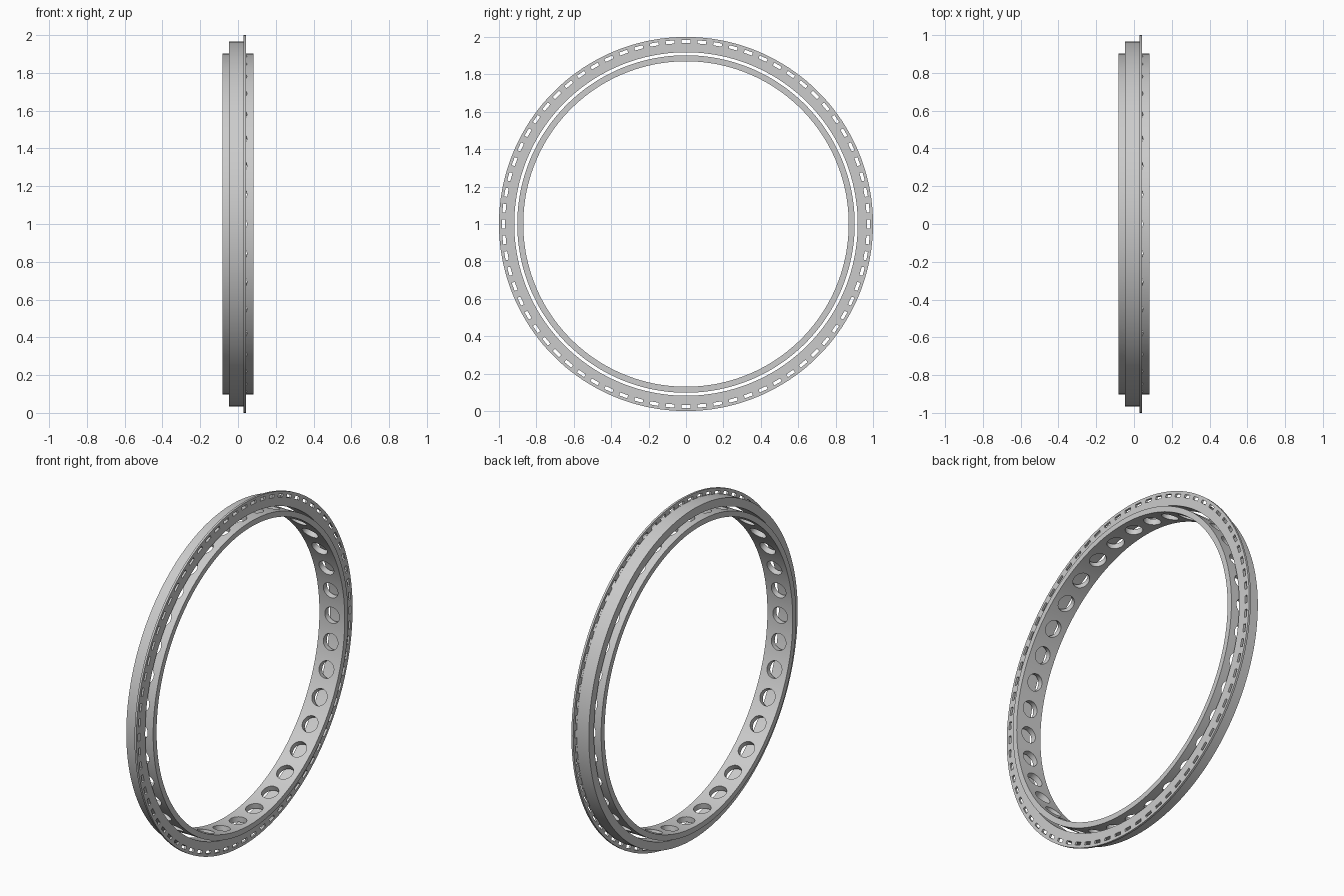
import bpy, bmesh, math
from mathutils import Matrix, Vector

if "Cube" in bpy.data.objects:
    bpy.data.objects.remove(bpy.data.objects["Cube"])

SEG = 180
CENTRE = Vector((0, 0, 1))


def make_object(name, bm):
    bmesh.ops.recalc_face_normals(bm, faces=bm.faces)
    mesh = bpy.data.meshes.new(name)
    bm.to_mesh(mesh)
    bm.free()
    ob = bpy.data.objects.new(name, mesh)
    bpy.context.collection.objects.link(ob)
    return ob


def lathe(name, profile):
    """Spin a closed (x, radius) profile around the x axis."""
    bm = bmesh.new()
    rings = []
    for i in range(SEG):
        a = 2 * math.pi * i / SEG
        rings.append([bm.verts.new(CENTRE + Vector((x, r * math.cos(a), r * math.sin(a))))
                      for x, r in profile])
    n = len(profile)
    for i in range(SEG):
        p, q = rings[i], rings[(i + 1) % SEG]
        for j in range(n):
            k = (j + 1) % n
            bm.faces.new((p[j], p[k], q[k], q[j]))
    return make_object(name, bm)


def radial_cutters(name, count, add):
    """Repeat a cutter, built pointing along +y, around the x axis."""
    bm = bmesh.new()
    for i in range(count):
        spin = Matrix.Translation(CENTRE) @ Matrix.Rotation(2 * math.pi * i / count, 4, 'X')
        add(bm, spin)
    ob = make_object(name, bm)
    ob.hide_render = True
    return ob


def cut(ob, cutter):
    mod = ob.modifiers.new("cut", 'BOOLEAN')
    mod.operation = 'DIFFERENCE'
    mod.solver = 'EXACT'
    mod.object = cutter
    bpy.ops.object.select_all(action='DESELECT')
    bpy.context.view_layer.objects.active = ob
    ob.select_set(True)
    bpy.ops.object.modifier_apply(modifier=mod.name)
    bpy.data.objects.remove(cutter, do_unlink=True)
    bpy.ops.object.shade_smooth_by_angle(angle=math.radians(30))


def round_hole(bm, spin):
    m = spin @ Matrix.Translation((0, 0.885, 0)) @ Matrix.Rotation(math.pi / 2, 4, 'X')
    bmesh.ops.create_cone(bm, cap_ends=True, segments=32, radius1=0.047,
                          radius2=0.047, depth=0.1, matrix=m)


def slot(bm, spin):
    m = spin @ Matrix.Translation((0.0375, 0.975, 0)) @ Matrix.Diagonal((0.05, 0.017, 0.046, 1))
    bmesh.ops.create_cube(bm, size=1, matrix=m)


# Inner band with a row of round radial holes
inner = lathe("inner_ring", [(-0.082, 0.87), (0.082, 0.87), (0.082, 0.902), (-0.082, 0.902)])
cut(inner, radial_cutters("hole_cutter", 36, round_hole))

# Outer drum with a thin flange, slotted just outside the drum
outer = lathe("outer_flanged_ring", [(-0.047, 0.918), (0.042, 0.918), (0.042, 1.0),
                                     (0.03, 1.0), (0.03, 0.966), (-0.047, 0.966)])
cut(outer, radial_cutters("slot_cutter", 72, slot))
